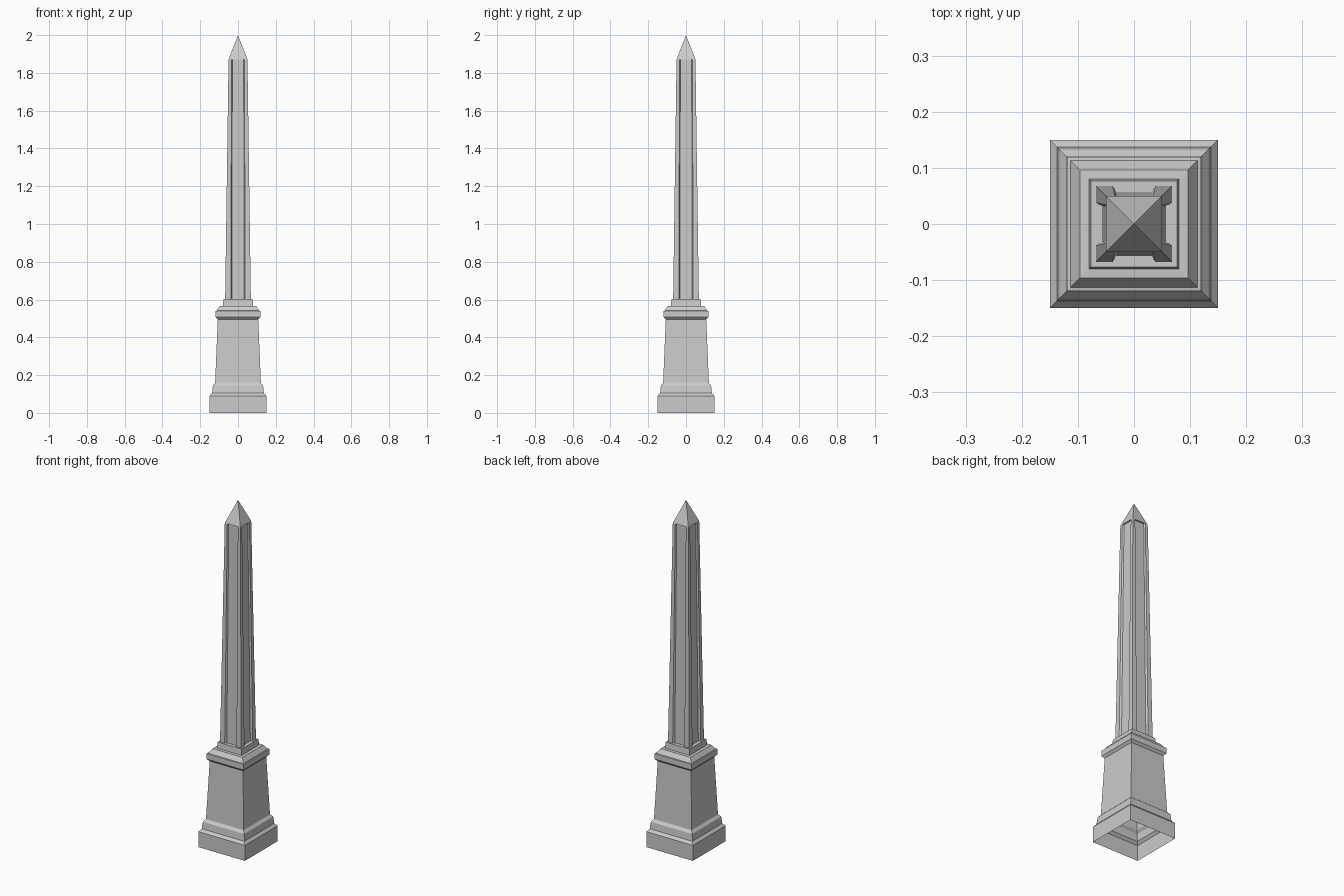
import bpy, bmesh

old = bpy.data.objects.get("Cube")
if old:
    bpy.data.objects.remove(old)

stone = bpy.data.materials.new("grey stone")
stone.use_nodes = True
COLOR = (0.6, 0.6, 0.6, 1)
stone.diffuse_color = COLOR
stone.node_tree.nodes["Principled BSDF"].inputs["Base Color"].default_value = COLOR


def square(h):
    return [(-h, -h), (h, -h), (h, h), (-h, h)]


def grooved_square(h, groove, slope, depth):
    """Square outline with a splayed recess in the middle of each side."""
    side = [(-h, -h), (-groove, -h), (-groove + slope, -h + depth),
            (groove - slope, -h + depth), (groove, -h)]
    points = []
    for _ in range(4):
        points += side
        side = [(-y, x) for x, y in side]
    return points


def loft(name, sections, bottom=False, top=False, tip=None):
    """Join (outline, z) sections; optionally close the ends or add a point."""
    bm = bmesh.new()
    rings = [[bm.verts.new((x, y, z)) for x, y in pts] for pts, z in sections]
    for a, b in zip(rings, rings[1:]):
        for i in range(len(a)):
            j = (i + 1) % len(a)
            bm.faces.new((a[i], a[j], b[j], b[i]))
    if bottom:
        bm.faces.new(rings[0][::-1])
    if top:
        bm.faces.new(rings[-1])
    if tip is not None:
        apex = bm.verts.new((0, 0, tip))
        last = rings[-1]
        for i in range(len(last)):
            bm.faces.new((last[i], last[(i + 1) % len(last)], apex))
    mesh = bpy.data.meshes.new(name)
    bm.to_mesh(mesh)
    bm.free()
    mesh.materials.append(stone)
    obj = bpy.data.objects.new(name, mesh)
    bpy.context.collection.objects.link(obj)


def stepped(name, profile, **ends):
    loft(name, [(square(h), z) for h, z in profile], **ends)


# Pedestal, hollow and open underneath
stepped("base_moulding", [(0.15, 0), (0.15, 0.09), (0.137, 0.105),
                          (0.133, 0.145), (0.123, 0.157), (0.121, 0.16)])
stepped("pedestal", [(0.121, 0.16), (0.107, 0.495)])
stepped("pedestal_cap", [(0.107, 0.495), (0.119, 0.508), (0.119, 0.54),
                         (0.113, 0.541), (0.096, 0.566), (0.08, 0.567)])
stepped("shaft_plinth", [(0.08, 0.567), (0.077, 0.602)], top=True)

# Tapering shaft with a recessed panel on each side
loft("shaft", [(grooved_square(0.068, 0.038, 0.006, 0.011), 0.602),
               (grooved_square(0.05, 0.034, 0.004, 0.008), 1.872)])

# Pointed top
stepped("pyramid_top", [(0.05, 1.872)], bottom=True, tip=2.0)
